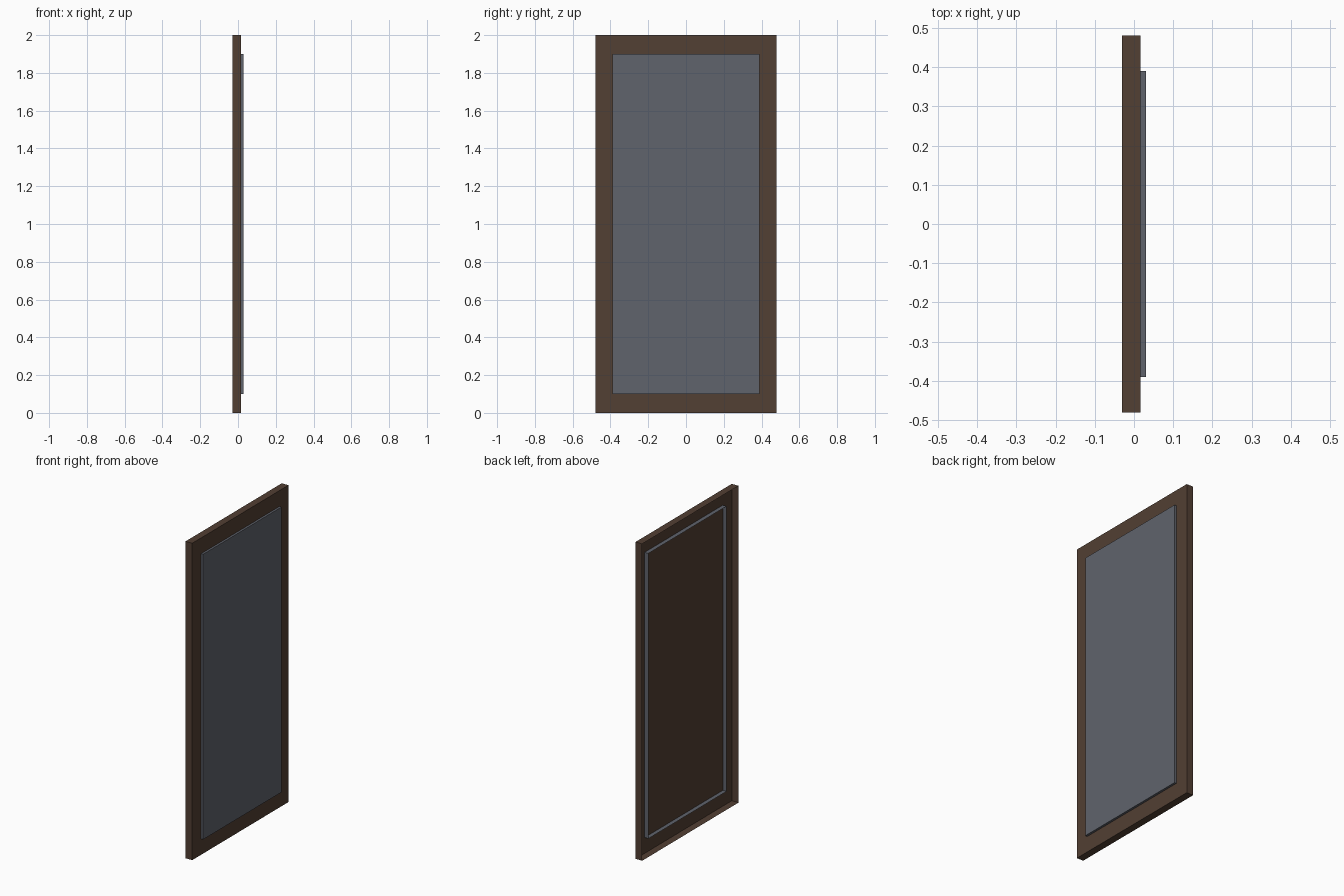
import bpy, bmesh

if "Cube" in bpy.data.objects:
    bpy.data.objects.remove(bpy.data.objects["Cube"])

def material(name, rgb):
    m = bpy.data.materials.new(name)
    m.diffuse_color = (*rgb, 1)
    m.use_nodes = True
    m.node_tree.nodes["Principled BSDF"].inputs["Base Color"].default_value = m.diffuse_color
    return m

def open_box(name, x0, x1, half_y, z0, z1, mat):
    """Thin-walled tray: a box whose -x face is left open."""
    bm = bmesh.new()
    bmesh.ops.create_cube(bm, size=1)
    for v in bm.verts:
        v.co = (x1 if v.co.x > 0 else x0,
                half_y if v.co.y > 0 else -half_y,
                z1 if v.co.z > 0 else z0)
    bm.normal_update()
    back = [f for f in bm.faces if f.normal.x < -0.9]
    bmesh.ops.delete(bm, geom=back, context='FACES')
    me = bpy.data.meshes.new(name)
    bm.to_mesh(me)
    bm.free()
    me.materials.append(mat)
    ob = bpy.data.objects.new(name, me)
    bpy.context.collection.objects.link(ob)
    return ob

wood = material("dark_wood", (0.085, 0.05, 0.033))
glass = material("grey_glass", (0.115, 0.125, 0.15))

# Surround, open at the rear
open_box("frame", -0.03, 0.016, 0.48, 0.0, 2.0, wood)
# Raised pane, reaching back through the frame front
open_box("pane", -0.01, 0.03, 0.39, 0.1, 1.9, glass)
